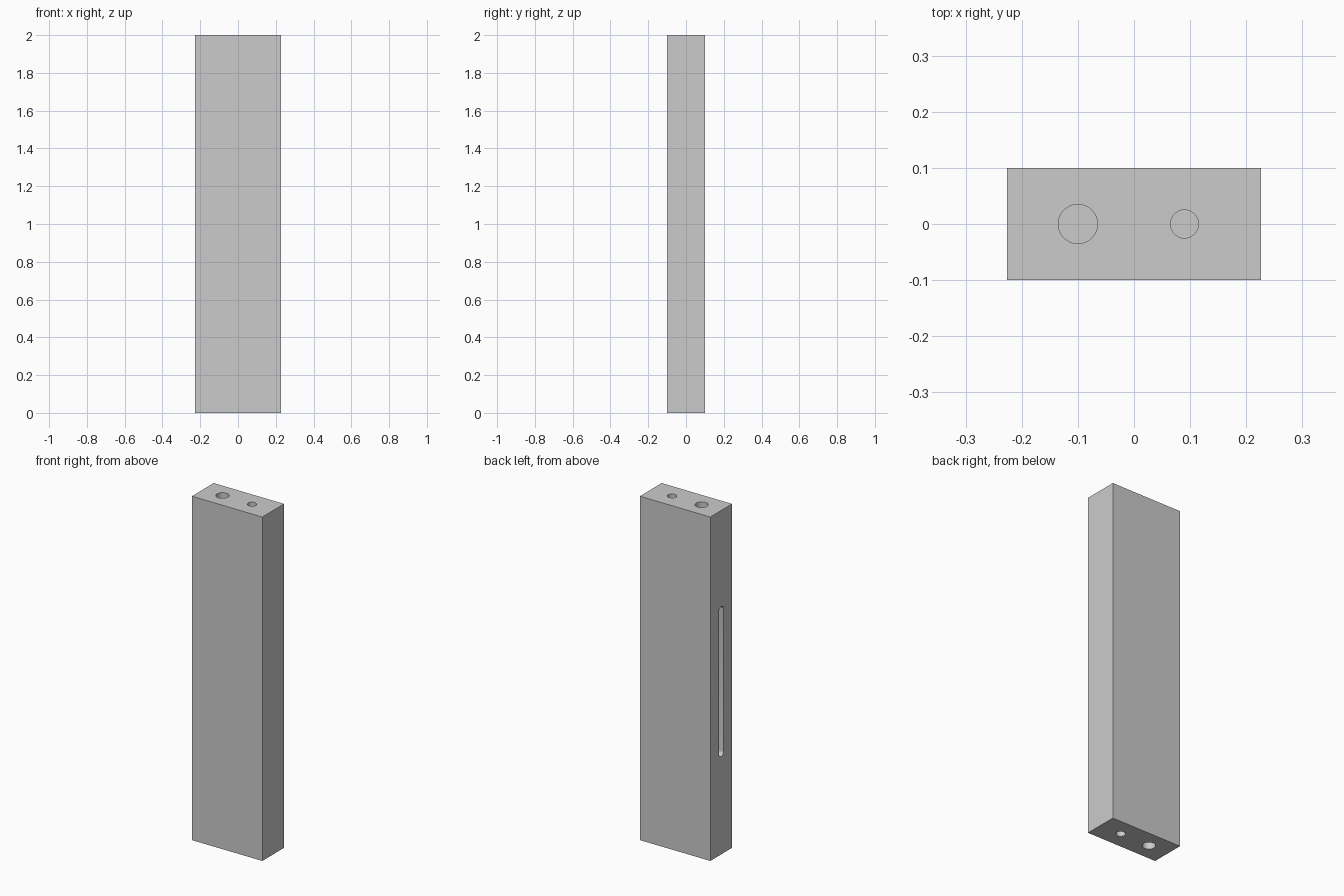
import bpy, bmesh, math
from mathutils import Matrix

if "Cube" in bpy.data.objects:
    bpy.data.objects.remove(bpy.data.objects["Cube"])

W, D, H = 0.453, 0.2, 2.0
HOLE_DEPTH = 0.1
SLOT_DEPTH = 0.06


def make_object(name, bm):
    bmesh.ops.recalc_face_normals(bm, faces=bm.faces)
    mesh = bpy.data.meshes.new(name)
    bm.to_mesh(mesh)
    bm.free()
    obj = bpy.data.objects.new(name, mesh)
    bpy.context.collection.objects.link(obj)
    return obj


def cylinder_cutter(name, x, z, radius):
    bm = bmesh.new()
    bmesh.ops.create_cone(bm, cap_ends=True, segments=32, radius1=radius, radius2=radius,
                          depth=HOLE_DEPTH * 2, matrix=Matrix.Translation((x, 0, z)))
    return make_object(name, bm)


def slot_cutter(name, x, z0, z1, radius):
    # Upright rounded slot outline, extruded into the left edge
    bm = bmesh.new()
    points = []
    for zc, start in ((z1 - radius, 0), (z0 + radius, math.pi)):
        for i in range(13):
            a = start + math.pi * i / 12
            points.append((radius * math.cos(a), zc + radius * math.sin(a)))
    face = bm.faces.new([bm.verts.new((x - 0.05, y, z)) for y, z in points])
    ext = bmesh.ops.extrude_face_region(bm, geom=[face])
    verts = [g for g in ext["geom"] if isinstance(g, bmesh.types.BMVert)]
    bmesh.ops.translate(bm, verts=verts, vec=(0.05 + SLOT_DEPTH, 0, 0))
    return make_object(name, bm)


# Main slab
bm = bmesh.new()
bmesh.ops.create_cube(bm, size=1, matrix=Matrix.Translation((0, 0, H / 2)) @ Matrix.Diagonal((W, D, H, 1)))
block = make_object("slotted_block", bm)

# Large and small holes in both ends, plus the side slot
cutters = [slot_cutter("slot_cutter", -W / 2, 0.57, 1.44, 0.022)]
for end, z in (("bottom", 0), ("top", H)):
    for size, x, r in (("large", -0.1, 0.035), ("small", 0.09, 0.025)):
        cutters.append(cylinder_cutter(f"{size}_{end}_hole_cutter", x, z, r))

bpy.context.view_layer.objects.active = block
for cutter in cutters:
    cutter.hide_render = True
    mod = block.modifiers.new(cutter.name, "BOOLEAN")
    mod.operation = "DIFFERENCE"
    mod.solver = "EXACT"
    mod.object = cutter
    bpy.ops.object.modifier_apply(modifier=mod.name)
    bpy.data.objects.remove(cutter)

block.select_set(True)
bpy.ops.object.shade_smooth_by_angle(angle=math.radians(30))
